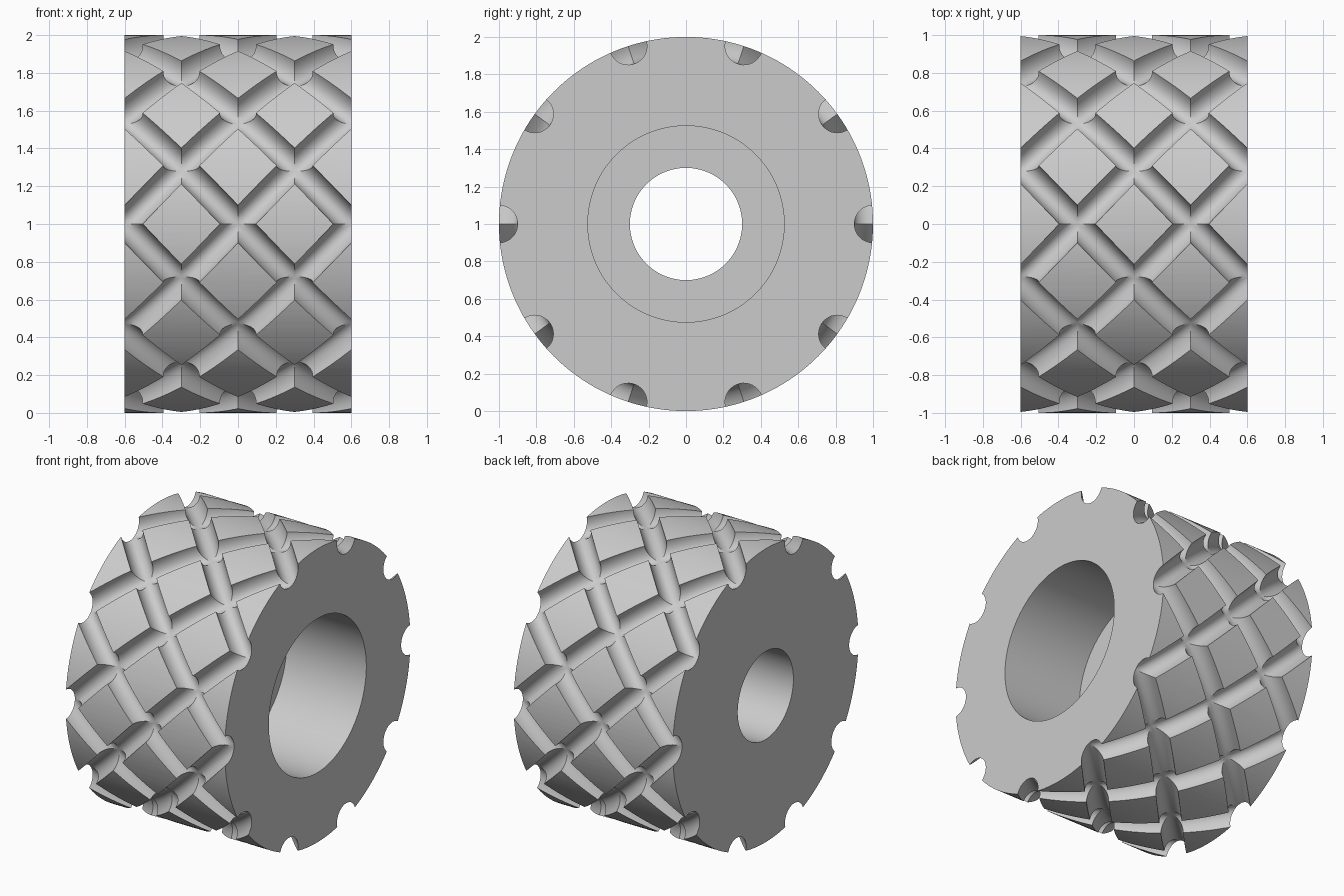
import bpy
import bmesh
from math import sin, cos, pi, radians

cube = bpy.data.objects.get("Cube")
if cube:
    bpy.data.objects.remove(cube, do_unlink=True)

HALF = 0.6            # half width of the roller
RADIUS = 1.0
GROOVE = 0.1          # groove radius, measured across the axis
COUNT = 10            # grooves in each direction
TWIST = radians(60)   # turn per unit of width

grey = bpy.data.materials.new("plain grey")
grey.use_nodes = True
colour = (0.6, 0.6, 0.6, 1)
grey.diffuse_color = colour
grey.node_tree.nodes["Principled BSDF"].inputs["Base Color"].default_value = colour


def finish(name, bm):
    bmesh.ops.recalc_face_normals(bm, faces=bm.faces)
    mesh = bpy.data.meshes.new(name)
    bm.to_mesh(mesh)
    bm.free()
    mesh.materials.append(grey)
    obj = bpy.data.objects.new(name, mesh)
    obj.location.z = RADIUS
    bpy.context.collection.objects.link(obj)
    return obj


def bridge(bm, a, b):
    n = len(a)
    return [bm.faces.new((a[i], a[(i + 1) % n], b[(i + 1) % n], b[i])) for i in range(n)]


def roller_body(segments=160):
    """Lathe a ring about x: narrow bore, wide counterbore on the +x side."""
    profile = [(-HALF, 0.3), (-HALF, RADIUS), (HALF, RADIUS),
               (HALF, 0.525), (0, 0.525), (0, 0.3)]
    bm = bmesh.new()
    rings = [[bm.verts.new((x, r * cos(2 * pi * i / segments), r * sin(2 * pi * i / segments)))
              for i in range(segments)] for x, r in profile]
    for k, ring in enumerate(rings):
        bridge(bm, ring, rings[(k + 1) % len(rings)])
    return finish("roller", bm)


def groove_cutter(name, hand, steps=56, sides=36):
    """Ten helical rods, each a circle turned about x as it moves along x."""
    bm = bmesh.new()
    reach = HALF + 0.1
    for k in range(COUNT):
        rings = []
        for s in range(steps + 1):
            x = -reach + 2 * reach * s / steps
            turn = 2 * pi * k / COUNT + hand * TWIST * x
            ring = []
            for j in range(sides):
                t = 2 * pi * (j + 0.5) / sides
                y, z = RADIUS + GROOVE * cos(t), GROOVE * sin(t)
                ring.append(bm.verts.new((x, y * cos(turn) - z * sin(turn),
                                          y * sin(turn) + z * cos(turn))))
            rings.append(ring)
        for a, b in zip(rings, rings[1:]):
            bridge(bm, a, b)
        bm.faces.new(rings[0])
        bm.faces.new(rings[-1])
    bmesh.ops.triangulate(bm, faces=bm.faces)
    obj = finish(name, bm)
    obj.hide_render = True
    return obj


roller = roller_body()
bpy.context.view_layer.objects.active = roller
bpy.ops.object.select_all(action='DESELECT')
roller.select_set(True)

# Crossing left and right hand grooves leave the diamond pads
for name, hand in (("right_hand_grooves", 1), ("left_hand_grooves", -1)):
    cutter = groove_cutter(name, hand)
    cut = roller.modifiers.new(name, 'BOOLEAN')
    cut.operation = 'DIFFERENCE'
    cut.solver = 'EXACT'
    cut.object = cutter
    bpy.ops.object.modifier_apply(modifier=cut.name)
    bpy.data.objects.remove(cutter, do_unlink=True)

bpy.ops.object.shade_smooth_by_angle(angle=radians(25))
